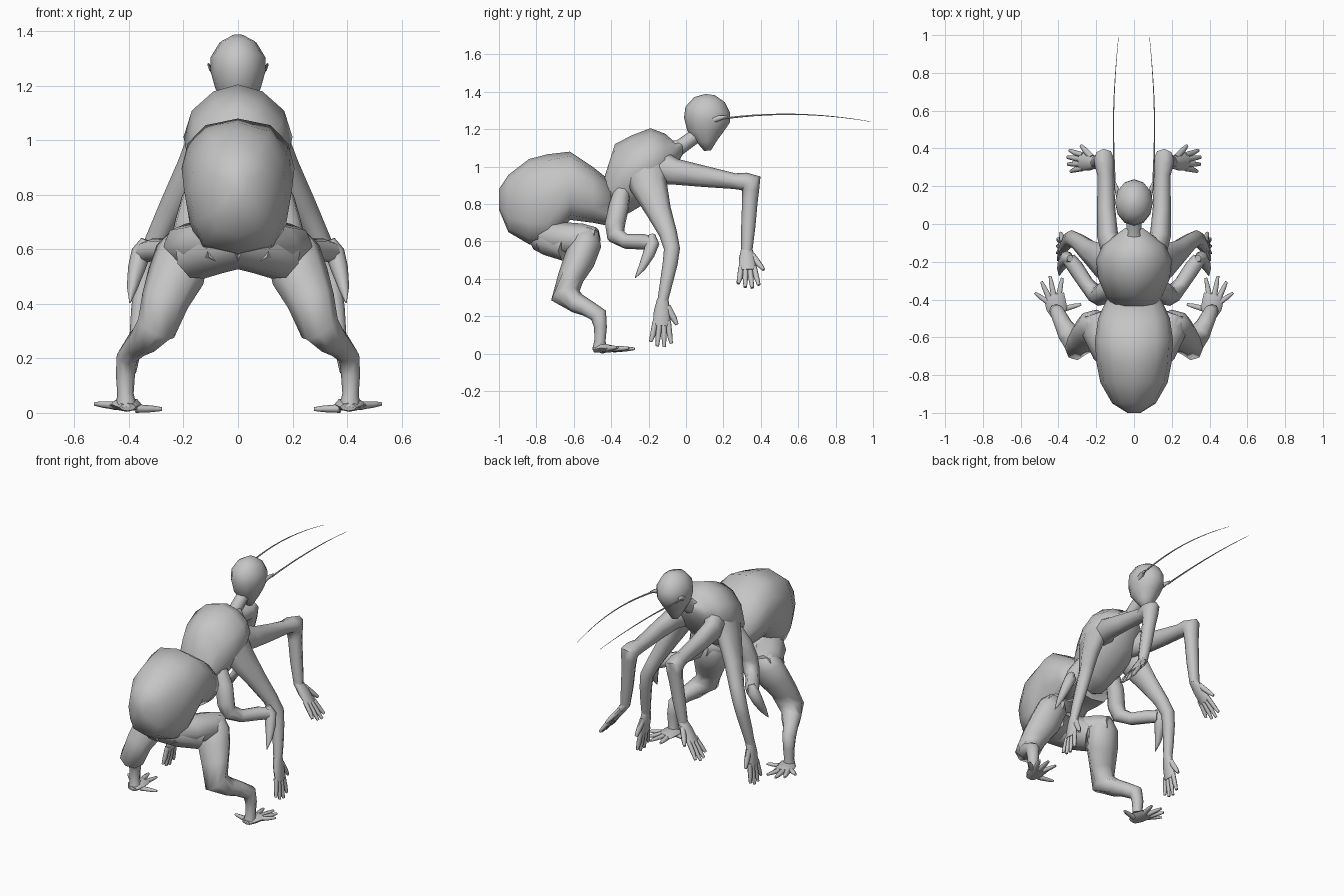
import bpy, bmesh, math
from mathutils import Vector

grey = bpy.data.materials.new("grey skin")
grey.diffuse_color = (0.56, 0.56, 0.56, 1)


def finish(name, bm, mirror, angle):
    bmesh.ops.recalc_face_normals(bm, faces=bm.faces)
    mesh = bpy.data.meshes.new(name)
    bm.to_mesh(mesh)
    bm.free()
    mesh.materials.append(grey)
    mesh.polygons.foreach_set("use_smooth", [True] * len(mesh.polygons))
    mesh.set_sharp_from_angle(angle=math.radians(angle))
    ob = bpy.data.objects.new(name, mesh)
    bpy.context.collection.objects.link(ob)
    if mirror:
        ob.modifiers.new("mirror", 'MIRROR').use_mirror_merge = False
    return ob


def skin_rings(bm, rings):
    """Join rings of points with quads and close both ends."""
    loops = [[bm.verts.new(p) for p in r] for r in rings]
    n = len(loops[0])
    for a, b in zip(loops, loops[1:]):
        for i in range(n):
            j = (i + 1) % n
            bm.faces.new((a[i], a[j], b[j], b[i]))
    bm.faces.new(loops[0][::-1])
    bm.faces.new(loops[-1])


def tube(bm, path, side=(1, 0, 0), n=8):
    """Tube through (x, y, z, radius along side, radius across)."""
    pts = [Vector(p[:3]) for p in path]
    dirs = [(b - a).normalized() for a, b in zip(pts, pts[1:])]
    rings, side = [], Vector(side)
    for k, p in enumerate(path):
        t = (dirs[max(k - 1, 0)] + dirs[min(k, len(dirs) - 1)]).normalized()
        u = (side - t * side.dot(t)).normalized()
        v = t.cross(u)
        ra, rb = p[3], p[-1]
        rings.append([pts[k] + u * ra * math.cos(w) + v * rb * math.sin(w)
                      for w in (2 * math.pi * i / n for i in range(n))])
    skin_rings(bm, rings)


def limb(name, path, side=(1, 0, 0), n=8):
    bm = bmesh.new()
    tube(bm, path, side, n)
    return finish(name, bm, True, 65)


def body(name, slices, upper, lower, taper, n=12):
    """Body from upright slices (y, low z, high z, half width).
    upper and lower set how square each half is, taper narrows the belly."""
    rings = []
    for y, lo, hi, w in slices:
        ring = []
        for i in range(n):
            a = 2 * math.pi * i / n
            c, s = math.cos(a), math.sin(a)
            x = math.copysign(abs(c) ** (upper if s > 0 else lower), c)
            ring.append((w * x * (1 + taper * min(s, 0)), y,
                         (lo + hi) / 2 + (hi - lo) / 2 * s))
        rings.append(ring)
    bm = bmesh.new()
    skin_rings(bm, rings)
    return finish(name, bm, False, 65)


def hand(name, wrist, tip, spread, width, thumb):
    """Flat palm with four fingers and a thumb on the spread side."""
    w, s = Vector(wrist), Vector(spread).normalized()
    d = Vector(tip) - w
    bm = bmesh.new()

    def at(f, o):
        return tuple(w + d * f + s * o)

    tube(bm, [(*at(-0.05, 0), 0.03, 0.026), (*at(0.22, 0), width * 0.64, 0.024),
              (*at(0.55, 0), width * 0.68, 0.016)], spread)
    for k, reach in zip((-1.5, -0.5, 0.5, 1.5), (0.9, 1.0, 1.02, 0.94)):
        o = k * width * 0.33
        tube(bm, [(*at(0.45, o), 0.015, 0.014), (*at(0.75, o * 1.3), 0.0145, 0.0135),
                  (*at(reach, o * 1.6), 0.009, 0.008)], spread, 6)
    tube(bm, [(*at(0.12, width * 0.35), 0.021, 0.018),
              (*at(0.38, width * 0.9), 0.017, 0.015),
              (*at(0.52, thumb), 0.009, 0.009)], spread, 6)
    return finish(name, bm, True, 65)


# Abdomen with the hips below its rear, and thorax
body("abdomen", [(-1.0, 0.77, 0.88, 0.035), (-0.95, 0.65, 0.955, 0.115),
                 (-0.84, 0.585, 1.04, 0.178), (-0.74, 0.57, 1.066, 0.198),
                 (-0.62, 0.715, 1.08, 0.207), (-0.5, 0.7, 1.0, 0.19),
                 (-0.4, 0.68, 0.92, 0.145)], 0.8, 0.42, 0.1)
limb("hip", [(-0.02, -0.74, 0.635, 0.12, 0.1), (0.08, -0.69, 0.61, 0.12, 0.1),
             (0.16, -0.61, 0.575, 0.1, 0.09)], (0, 1, 0))
body("thorax", [(-0.45, 0.74, 0.9, 0.1), (-0.38, 0.71, 1.12, 0.15),
                (-0.29, 0.76, 1.167, 0.19), (-0.19, 0.82, 1.205, 0.2),
                (-0.11, 0.9, 1.175, 0.165), (-0.06, 0.99, 1.13, 0.1),
                (-0.02, 1.06, 1.135, 0.045)], 1.15, 0.9, 0.2)

# Neck and head
bm = bmesh.new()
tube(bm, [(0, -0.1, 1.08, 0.06), (0, -0.03, 1.105, 0.04), (0, 0.08, 1.185, 0.038)])
finish("neck", bm, False, 65)
bm = bmesh.new()
tube(bm, [(0, 0.115, 1.085, 0.022, 0.018), (0, 0.112, 1.135, 0.055, 0.055),
          (0, 0.105, 1.19, 0.083, 0.098), (0, 0.113, 1.25, 0.1, 0.124),
          (0, 0.116, 1.305, 0.1, 0.12), (0, 0.126, 1.358, 0.068, 0.083),
          (0, 0.13, 1.385, 0.02, 0.025)], (1, 0, 0), 12)
finish("head", bm, False, 65)

# Antennae with their sockets
limb("antenna_socket", [(0.08, 0.15, 1.25, 0.018), (0.09, 0.18, 1.26, 0.014),
                        (0.1, 0.22, 1.267, 0.005)], (0, 0, 1), 6)
limb("antenna", [(0.1 + 0.012 * math.sin(math.pi * t) - 0.018 * t * t,
                  0.2 + 0.79 * t,
                  1.257 + 0.09 * t - 0.107 * t * t + 0.004 * math.sin(math.pi * t),
                  0.0045 * (1 - t) + 0.001)
                 for t in (i / 10 for i in range(11))], (1, 0, 0), 5)

# Reaching front arms, bent at the elbow
limb("front_arm", [(0.1, -0.16, 1.0, 0.07, 0.1), (0.14, -0.06, 0.973, 0.056, 0.07),
                   (0.147, 0.08, 0.95, 0.048, 0.058), (0.15, 0.26, 0.922, 0.044, 0.042),
                   (0.156, 0.315, 0.92, 0.052, 0.048), (0.16, 0.346, 0.91, 0.053, 0.064),
                   (0.162, 0.345, 0.875, 0.05, 0.046),
                   (0.168, 0.342, 0.82, 0.043, 0.042), (0.185, 0.333, 0.68, 0.038, 0.038),
                   (0.205, 0.325, 0.55, 0.03, 0.03)])
hand("front_hand", (0.205, 0.325, 0.55), (0.35, 0.335, 0.355), (0, 1, 0), 0.07, 0.085)

# Hanging middle arms
limb("middle_arm", [(0.11, -0.23, 1.02, 0.07, 0.12), (0.168, -0.2, 0.9, 0.058, 0.1),
                    (0.238, -0.145, 0.76, 0.05, 0.067), (0.295, -0.095, 0.64, 0.043, 0.048),
                    (0.33, -0.075, 0.56, 0.04, 0.043), (0.345, -0.085, 0.48, 0.036, 0.04),
                    (0.36, -0.105, 0.38, 0.032, 0.034), (0.372, -0.125, 0.28, 0.026, 0.028)])
hand("middle_hand", (0.372, -0.125, 0.28), (0.405, -0.135, 0.04), (0, 1, 0), 0.07, 0.082)

# Small clawed arms
limb("claw_arm", [(0.11, -0.34, 0.87, 0.045), (0.155, -0.36, 0.78, 0.055),
                  (0.18, -0.38, 0.69, 0.055), (0.2, -0.375, 0.63, 0.05),
                  (0.25, -0.32, 0.6, 0.04), (0.31, -0.23, 0.598, 0.042),
                  (0.345, -0.185, 0.59, 0.038)], (1, -0.6, 0))
limb("claw", [(0.338, -0.182, 0.635, 0.018), (0.355, -0.178, 0.59, 0.036),
              (0.372, -0.2, 0.53, 0.032), (0.388, -0.235, 0.46, 0.02),
              (0.396, -0.272, 0.405, 0.003)], (0, 1, 0))

# Crouching hind legs: thigh, then shin bent back at the heel joint
limb("thigh", [(0.06, -0.76, 0.63, 0.08, 0.09), (0.13, -0.66, 0.615, 0.1, 0.088),
               (0.19, -0.55, 0.61, 0.092, 0.085), (0.215, -0.475, 0.615, 0.055, 0.06)])
limb("shin", [(0.195, -0.505, 0.665, 0.05, 0.04), (0.2, -0.53, 0.6, 0.1, 0.082),
              (0.228, -0.57, 0.5, 0.105, 0.084), (0.268, -0.615, 0.41, 0.088, 0.07),
              (0.3, -0.645, 0.31, 0.075, 0.08), (0.345, -0.58, 0.268, 0.06, 0.054),
              (0.375, -0.53, 0.245, 0.047, 0.046), (0.408, -0.467, 0.205, 0.038, 0.046),
              (0.413, -0.457, 0.14, 0.035, 0.034), (0.413, -0.46, 0.07, 0.03, 0.03),
              (0.41, -0.462, 0.02, 0.04, 0.04)])

# Splayed feet
bm = bmesh.new()
tube(bm, [(0.405, -0.495, 0.025, 0.03, 0.014), (0.408, -0.45, 0.035, 0.055, 0.027),
          (0.425, -0.375, 0.028, 0.056, 0.015)])
for root, tip in (((0.375, -0.45, 0.02), (0.28, -0.425, 0.018)),
                  ((0.4, -0.39, 0.026), (0.38, -0.285, 0.028)),
                  ((0.425, -0.38, 0.028), (0.445, -0.275, 0.03)),
                  ((0.45, -0.39, 0.03), (0.49, -0.305, 0.033)),
                  ((0.44, -0.425, 0.03), (0.525, -0.365, 0.037))):
    a, b = Vector(root), Vector(tip)
    tube(bm, [(*a, 0.016, 0.018), (*a.lerp(b, 0.65), 0.012, 0.014), (*b, 0.007, 0.008)],
         (0, 0, 1), 6)
foot = finish("foot", bm, True, 65)

# Rest the lowest point on the floor
low = min(v.co.z for v in foot.data.vertices)
for v in foot.data.vertices:
    v.co.z -= low
